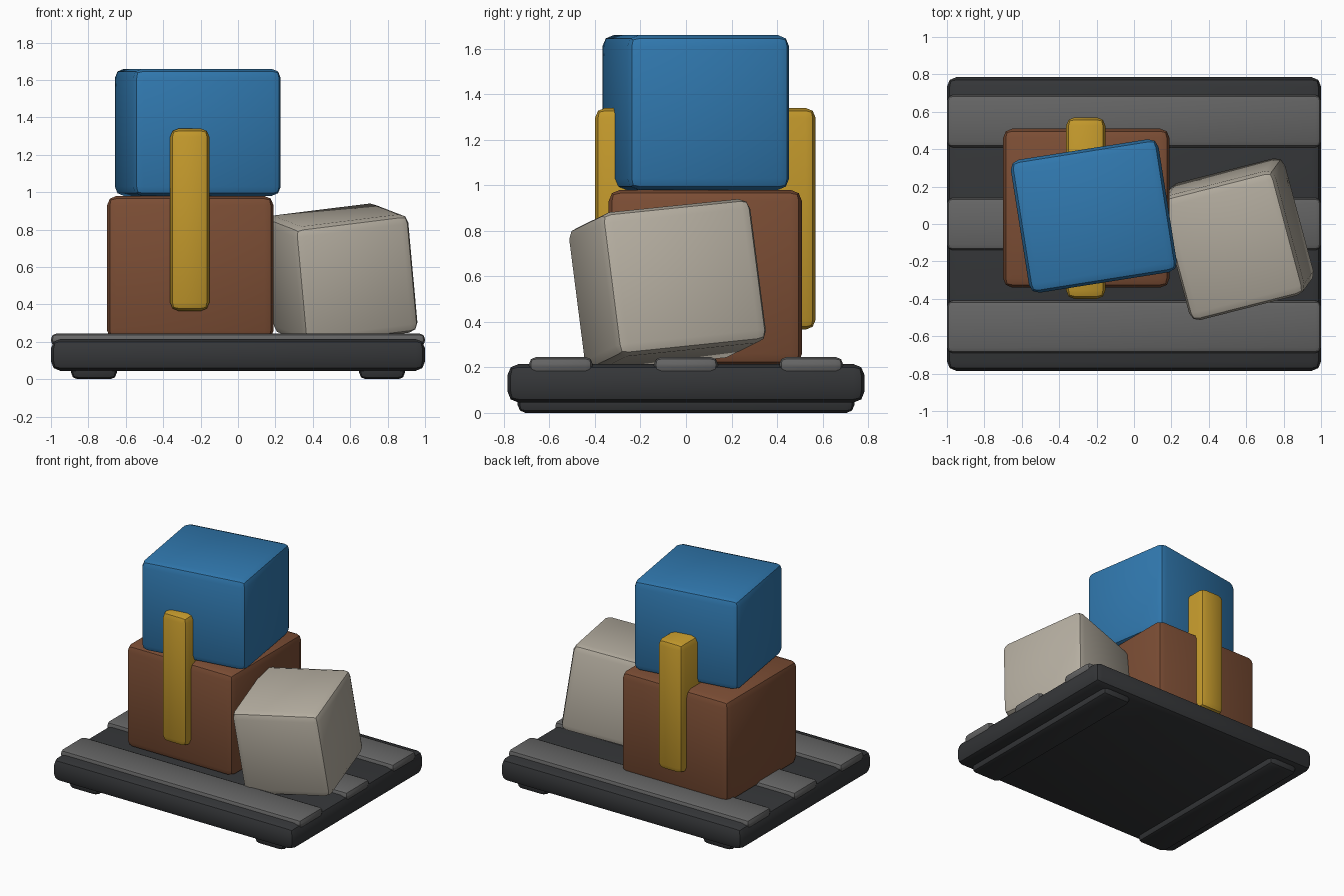
import bpy

if "Cube" in bpy.data.objects:
    bpy.data.objects.remove(bpy.data.objects["Cube"])


def material(name, color):
    m = bpy.data.materials.new(name)
    m.diffuse_color = (*color, 1)
    m.use_nodes = True
    m.node_tree.nodes["Principled BSDF"].inputs["Base Color"].default_value = m.diffuse_color
    return m


DARK = material("dark_grey", (0.035, 0.037, 0.04))
MID = material("mid_grey", (0.13, 0.13, 0.13))
BROWN = material("brown", (0.20, 0.075, 0.035))
BLUE = material("blue", (0.03, 0.19, 0.43))
YELLOW = material("yellow", (0.55, 0.32, 0.025))
BEIGE = material("beige", (0.47, 0.43, 0.36))


def rounded_box(name, center, size, bevel, mat, rot=(0, 0, 0)):
    bpy.ops.mesh.primitive_cube_add(size=1, location=center, rotation=rot)
    ob = bpy.context.object
    ob.name = name
    ob.scale = size
    bpy.ops.object.transform_apply(location=False, rotation=False, scale=True)
    mod = ob.modifiers.new("Bevel", 'BEVEL')
    mod.width = bevel
    mod.segments = 2
    mod.limit_method = 'NONE'
    bpy.ops.object.modifier_apply(modifier=mod.name)
    bpy.ops.object.shade_smooth_by_angle()
    ob.data.materials.append(mat)
    return ob


# Pallet: deck, two runners below, three slats on top
rounded_box("pallet_deck", (0, 0, 0.13), (2, 1.57, 0.17), 0.05, DARK)
for side, x in (("left", -0.77), ("right", 0.77)):
    rounded_box(f"runner_{side}", (x, 0, 0.05), (0.245, 1.48, 0.10), 0.035, DARK)
for pos, y in (("front", -0.55), ("middle", 0), ("back", 0.55)):
    rounded_box(f"slat_{pos}", (0, y, 0.21), (2, 0.28, 0.07), 0.03, MID)

# Stacked crates
rounded_box("lower_crate", (-0.255, 0.085, 0.595), (0.89, 0.85, 0.77), 0.05, BROWN)
rounded_box("upper_crate", (-0.215, 0.043, 1.32), (0.80, 0.72, 0.68), 0.05, BLUE,
            (0, 0, 0.157))

# Strap passing through both crates
rounded_box("strap", (-0.258, 0.085, 0.853), (0.21, 0.97, 0.975), 0.045, YELLOW)

# Loose crate leaning against the stack
rounded_box("leaning_crate", (0.551, -0.081, 0.562), (0.64, 0.69, 0.64), 0.05, BEIGE,
            (0.10, -0.12, 0.25))
